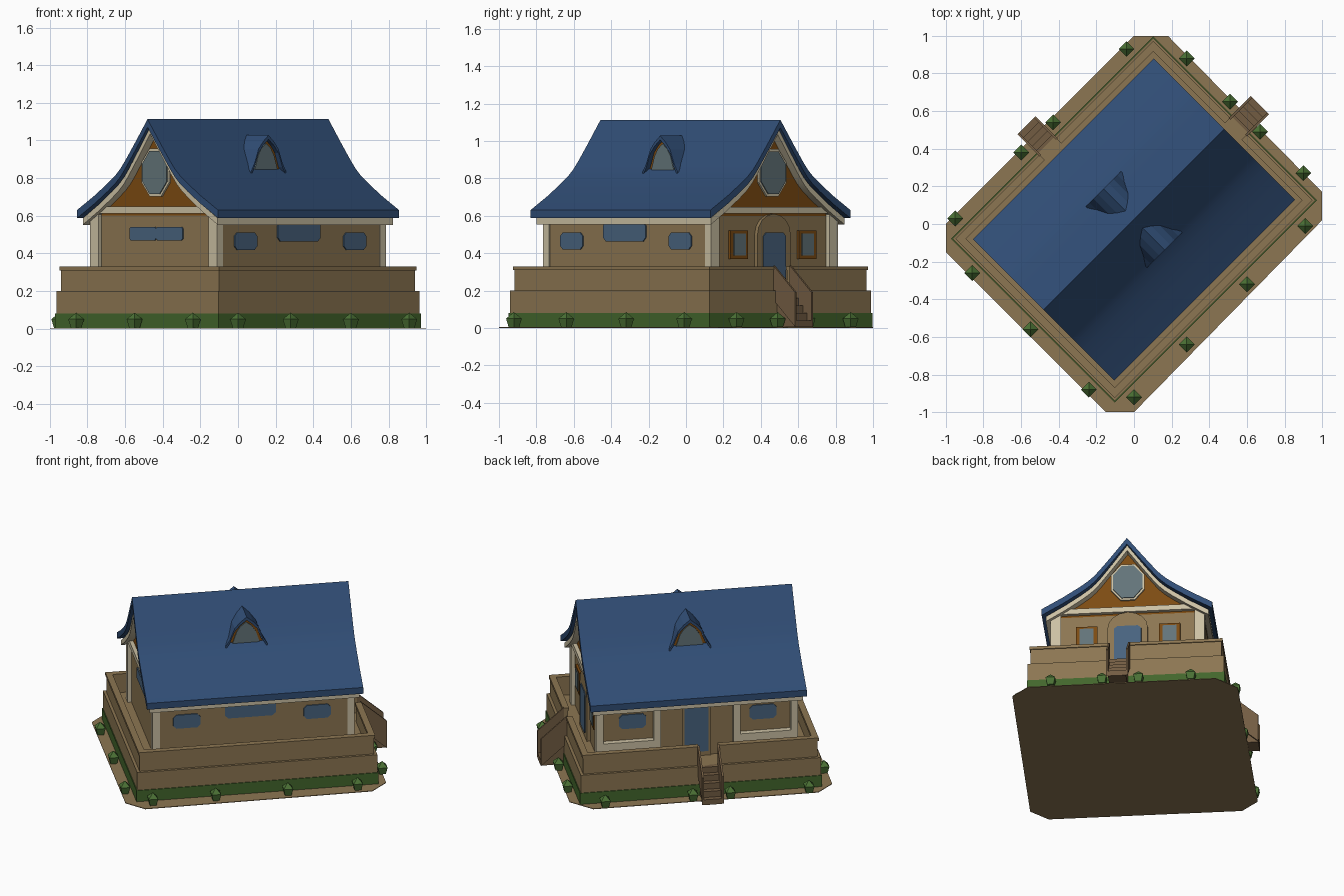
import bpy, bmesh, math
from mathutils import Matrix, Vector

if "Cube" in bpy.data.objects:
    bpy.data.objects.remove(bpy.data.objects["Cube"])

# The house is turned 45 degrees: local u runs along the ridge, v across it
TURN = Matrix.Translation((0, 0.024, 0)) @ Matrix.Rotation(math.radians(45), 4, 'Z')


def mat(name, r, g, b):
    m = bpy.data.materials.new(name)
    m.diffuse_color = (r, g, b, 1)
    m.use_nodes = True
    m.node_tree.nodes["Principled BSDF"].inputs["Base Color"].default_value = m.diffuse_color
    return m


TAN = mat("tan", .262, .181, .084)
STAIR = mat("stair_brown", .17, .108, .055)
CREAM = mat("cream", .60, .53, .37)
BROWN = mat("gable_brown", .205, .070, .006)
BLUE = mat("roof_blue", .030, .075, .180)
GREEN = mat("hedge_green", .056, .133, .025)
BUSH = mat("bush_green", .070, .165, .035)
GLASS = mat("glass_grey", .125, .175, .19)
PANE = mat("pane_blue", .065, .125, .21)


def finish(name, bm, material, xf=TURN):
    bmesh.ops.recalc_face_normals(bm, faces=bm.faces[:])
    bm.transform(xf)
    me = bpy.data.meshes.new(name)
    bm.to_mesh(me)
    bm.free()
    me.materials.append(material)
    ob = bpy.data.objects.new(name, me)
    bpy.context.collection.objects.link(ob)
    return ob


def prism(name, pts, axis, a, b, material, xf=TURN):
    """Extrude a 2D outline along u, v or z from a to b."""
    put = {'u': lambda p, d: (d, p[0], p[1]),
           'v': lambda p, d: (p[0], d, p[1]),
           'z': lambda p, d: (p[0], p[1], d)}[axis]
    bm = bmesh.new()
    lo = [bm.verts.new(put(p, a)) for p in pts]
    hi = [bm.verts.new(put(p, b)) for p in pts]
    n = len(pts)
    bm.faces.new(lo)
    bm.faces.new(hi)
    for i in range(n):
        j = (i + 1) % n
        bm.faces.new((lo[i], lo[j], hi[j], hi[i]))
    return finish(name, bm, material, xf)


def rect(a, b, c, d):
    return [(a, c), (b, c), (b, d), (a, d)]


def box(name, u0, u1, v0, v1, z0, z1, material):
    return prism(name, rect(u0, u1, v0, v1), 'z', z0, z1, material)


def oval(c, z, rw, rh, n=8):
    return [(c + rw * math.cos(2 * math.pi * (i + .5) / n),
             z + rh * math.sin(2 * math.pi * (i + .5) / n)) for i in range(n)]


def rounded(c, z, w, h, k=.02):
    return [(c - w + k, z - h), (c + w - k, z - h), (c + w, z - h + k), (c + w, z + h - k),
            (c + w - k, z + h), (c - w + k, z + h), (c - w, z + h - k), (c - w, z - h + k)]


def mirror(half):
    """Full outline from a half profile starting on the centre line."""
    return [(-x, z) for x, z in half[:0:-1]] + half


def shell(half, t):
    top = mirror(half)
    return top + [(x, z - t) for x, z in reversed(top)]


# Ground plate
prism("ground_plate", [(0, 1), (.18, 1), (1, .17), (1, .02), (0, -1), (-.15, -1),
                       (-1, -.15), (-1, 0)], 'z', 0, .004, TAN, Matrix())

# Hedge band and deck
box("hedge_band", -.76, .76, -.615, .615, .004, .08, GREEN)
box("deck", -.755, .755, -.61, .61, .08, .2, TAN)

# Porch railing with openings at the two stairs
GAP, SU, SV = .062, -.05, -.043
for part, out, t, z0, z1 in (("railing", 0, .028, .2, .31), ("railing_cap", .006, .04, .31, .33)):
    U, V = .737 + out, .593 + out
    box(part + "_front", -U, U, -V, -V + t, z0, z1, TAN)
    box(part + "_left", -U, -U + t, -V + t, V - t, z0, z1, TAN)
    box(part + "_back_a", -U, SU - GAP, V - t, V, z0, z1, TAN)
    box(part + "_back_b", SU + GAP, U, V - t, V, z0, z1, TAN)
    box(part + "_right_a", U - t, U, -V + t, SV - GAP, z0, z1, TAN)
    box(part + "_right_b", U - t, U, SV + GAP, V - t, z0, z1, TAN)

# Stairs with sloping side panels
for name, axis, c, r in (("right_stair", 'v', SV, .737), ("back_stair", 'u', SU, .593)):
    steps = [(r, .004)]
    for i in range(5):
        z = .2 - .04 * i
        steps += [(r + .033 * i, z), (r + .033 * (i + 1), z)]
    steps.append((r + .165, .004))
    prism(name + "_steps", steps, axis, c - .056, c + .056, STAIR)
    panel = [(r, .15), (r + .165, .006), (r + .165, .19), (r, .335)]
    for s in (-1, 1):
        prism(name + "_panel", panel, axis, c + s * .056, c + s * .068, STAIR)

# Roof profile: steep at the ridge, flared at the eaves
ROOF = [(0, 1.113), (.10, .98), (.17, .89), (.205, .849), (.245, .812), (.30, .772), (.40, .706), (.53, .63)]
roof = prism("roof", shell(ROOF, .043), 'u', -.68, .68, BLUE)
UNDER = [(x * .955, z - .043) for x, z in ROOF]
trim = prism("roof_trim", shell(UNDER, .035), 'u', -.66, .66, CREAM)
for ob in (roof, trim):
    bpy.context.view_layer.objects.active = ob
    ob.select_set(True)
bpy.ops.object.shade_smooth_by_angle(angle=math.radians(30))

# House walls, gables and friezes
box("walls", -.61, .61, -.474, .44, .2, .6, TAN)
box("back_wall_head", -.61, .61, .44, .474, .555, .6, TAN)
gable = mirror([(x, z - .06) for x, z in ROOF[:-1]] + [(.46, .6)])
prism("gable_wall", gable, 'u', -.61, .61, BROWN)
for s in (-1, 1):
    prism("gable_frieze", rect(-.474, .474, .612, .648), 'u', s * .6, s * .635, CREAM)
    # Corner posts
    for t in (-1, 1):
        box("corner_post", *sorted((s * .59, s * .635)), *sorted((t * .415, t * .479)), .2, .612, CREAM)
    # Back porch posts and low walls
    box("back_post", s * .25 - .022, s * .25 + .022, .44, .48, .2, .57, CREAM)
    box("back_low_wall", *sorted((s * .27, s * .6)), .44, .478, .2, .34, CREAM)
    # Oval gable window
    prism("oval_frame", oval(0, .83, .113, .137), 'u', s * .6, s * .622, CREAM)
    prism("oval_glass", oval(0, .83, .10, .123), 'u', s * .62, s * .628, GLASS)

# Side windows
for c in (-.42, .40):
    prism("front_window", rounded(c, .465, .085, .046), 'v', -.474, -.481, PANE)
    prism("back_window", rounded(c, .465, .085, .048), 'v', .44, .447, PANE)
prism("front_wide_window", rounded(-.02, .515, .16, .052), 'v', -.474, -.481, PANE)
for c in (-.1, .1):
    prism("left_window", rounded(c, .505, .1, .036, .01), 'u', -.61, -.617, PANE)

# Back door
prism("back_door_frame", rect(-.09, .09, .2, .565), 'v', .44, .452, TAN)
prism("back_door_pane", rect(-.075, .075, .23, .55), 'v', .45, .458, PANE)

# Right gable door with an arched frame, and framed windows
arch = [(-.125, .2), (.125, .2)] + [(.125 * math.cos(a), .50 + .11 * math.sin(a))
                                    for a in (math.pi * i / 8 for i in range(9))]
prism("arched_door_frame", arch, 'u', .61, .632, TAN)
prism("arched_door_pane", rounded(0, .37, .085, .14), 'u', .63, .638, PANE)
for c in (-.255, .26):
    prism("framed_window_frame", rect(c - .066, c + .066, .37, .522), 'u', .61, .625, BROWN)
    prism("framed_window_glass", rect(c - .044, c + .044, .388, .506), 'u', .623, .630, GLASS)

# Dormers on both slopes
DORM = [(0, 1.028), (.04, .995), (.075, .955), (.105, .88), (.132, .835)]
for s in (-1, 1):
    prism("dormer_roof", shell(DORM, .022), 'v', s * .23, s * .06, BLUE)
    prism("dormer_front", mirror([(x * .93, z - .018) for x, z in DORM]), 'v', s * .205, s * .06, BROWN)
    pane = mirror([(0, .985), (.035, .958), (.06, .92), (.085, .845)])
    prism("dormer_glass", pane, 'v', s * .204, s * .212, GLASS)

# Bushes around the plate
SPOTS = [(-.04, .93), (.28, .88), (.51, .65), (.67, .49), (.90, .27), (.91, -.01), (.60, -.32),
         (.28, -.64), (0, -.92), (-.24, -.88), (-.55, -.56), (-.86, -.26), (-.95, .03),
         (-.60, .38), (-.43, .54)]
for x, y in SPOTS:
    bm = bmesh.new()
    for r0, r1, z0, z1 in ((.028, .042, .004, .05), (.042, 0, .05, .085)):
        bmesh.ops.create_cone(bm, cap_ends=True, segments=4, radius1=r0, radius2=r1, depth=z1 - z0,
                              matrix=Matrix.Translation((0, 0, (z0 + z1) / 2)))
    finish("bush", bm, BUSH, Matrix.Translation((x, y, 0)))
